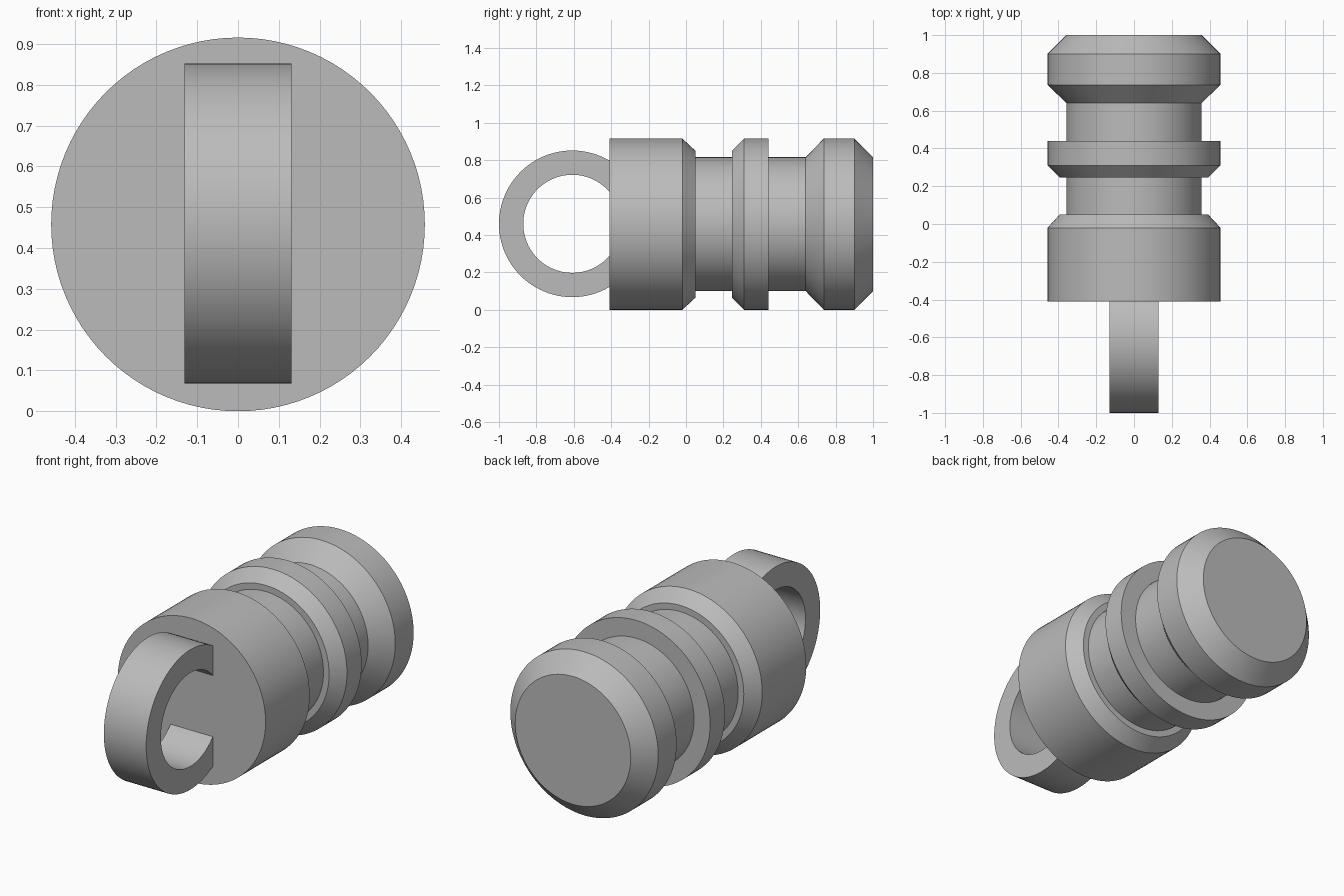
import bpy
import bmesh
import math
from mathutils import Matrix, Vector

if "Cube" in bpy.data.objects:
    bpy.data.objects.remove(bpy.data.objects["Cube"])

RADIUS = 0.458
FRONT = -0.41

grey = bpy.data.materials.new("plain grey")
grey.use_nodes = True
colour = (0.5, 0.5, 0.5, 1)
grey.diffuse_color = colour
grey.node_tree.nodes["Principled BSDF"].inputs["Base Color"].default_value = colour


def lathe(bm, points, axis, steps, closed):
    """Spin a profile of points a full turn around an axis through the origin."""
    verts = [bm.verts.new(p) for p in points]
    pairs = list(zip(verts, verts[1:]))
    if closed:
        pairs.append((verts[-1], verts[0]))
    edges = [bm.edges.new(p) for p in pairs]
    bmesh.ops.spin(bm, geom=verts + edges, cent=(0, 0, 0), axis=axis,
                   angle=math.tau, steps=steps, use_merge=True)
    bmesh.ops.remove_doubles(bm, verts=bm.verts, dist=0.0001)


def finish(name, bm, location):
    bmesh.ops.transform(bm, matrix=Matrix.Translation(location), verts=bm.verts)
    bmesh.ops.recalc_face_normals(bm, faces=bm.faces)
    mesh = bpy.data.meshes.new(name)
    bm.to_mesh(mesh)
    bm.free()
    mesh.materials.append(grey)
    obj = bpy.data.objects.new(name, mesh)
    bpy.context.collection.objects.link(obj)
    bpy.ops.object.select_all(action="DESELECT")
    obj.select_set(True)
    bpy.context.view_layer.objects.active = obj
    bpy.ops.object.shade_smooth_by_angle(angle=math.radians(25))
    return obj


# Grooved plug body: (radius, y) profile from the front face to the back face
GROOVE, LIP = 0.358, 0.393
profile = [
    (0, FRONT), (RADIUS, FRONT), (RADIUS, -0.02), (LIP, 0.05),
    (GROOVE, 0.05), (GROOVE, 0.245),
    (LIP, 0.245), (RADIUS, 0.31), (RADIUS, 0.44),
    (GROOVE, 0.44), (GROOVE, 0.64),
    (RADIUS, 0.737), (RADIUS, 0.9), (GROOVE, 1), (0, 1),
]
bm = bmesh.new()
lathe(bm, [(0, y, r) for r, y in profile], (0, 1, 0), 96, False)
finish("plug_body", bm, Vector((0, 0, RADIUS)))

# Pull ring: flat band, trimmed where it enters the body
OUTER, INNER, HALF_WIDTH = 0.392, 0.262, 0.131
ring_y = OUTER - 1
bm = bmesh.new()
band = [(x, 0, r) for x, r in ((-HALF_WIDTH, INNER), (HALF_WIDTH, INNER),
                               (HALF_WIDTH, OUTER), (-HALF_WIDTH, OUTER))]
lathe(bm, band, (1, 0, 0), 96, True)
bmesh.ops.bisect_plane(bm, geom=bm.verts[:] + bm.edges[:] + bm.faces[:],
                       plane_co=(0, FRONT - ring_y + 0.002, 0),
                       plane_no=(0, 1, 0), clear_outer=True)
bmesh.ops.holes_fill(bm, edges=[e for e in bm.edges if e.is_boundary])
finish("pull_ring", bm, Vector((0, ring_y, RADIUS + 0.002)))
